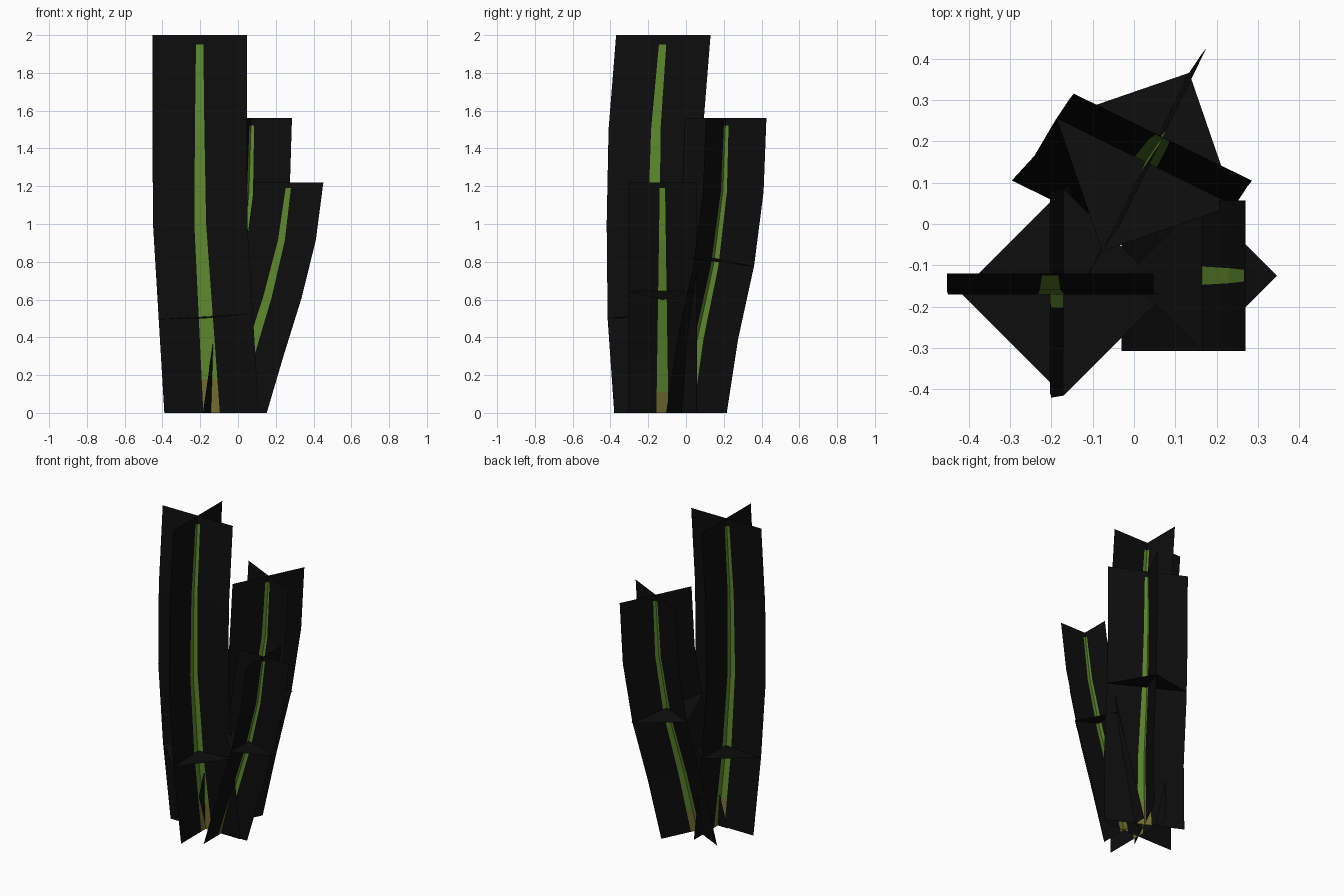
import bpy, bmesh, math
from mathutils import Vector

if "Cube" in bpy.data.objects:
    bpy.data.objects.remove(bpy.data.objects["Cube"])


def make_material(name, rgb):
    m = bpy.data.materials.new(name)
    m.diffuse_color = (*rgb, 1)
    m.use_nodes = True
    m.node_tree.nodes["Principled BSDF"].inputs["Base Color"].default_value = m.diffuse_color
    return m


MATS = [make_material("near_black", (0.004, 0.004, 0.004)),
        make_material("stem_green", (0.114, 0.255, 0.027)),
        make_material("base_olive", (0.178, 0.165, 0.030))]


def finish(bm, name):
    me = bpy.data.meshes.new(name)
    bm.to_mesh(me)
    bm.free()
    for m in MATS:
        me.materials.append(m)
    ob = bpy.data.objects.new(name, me)
    bpy.context.collection.objects.link(ob)
    return ob


def axis_point(path, height, t):
    """Point on the bent stalk axis at fraction t of its height."""
    s = min(max(t, 0), 1) * (len(path) - 1)
    i = min(int(s), len(path) - 2)
    a, b = Vector(path[i]), Vector(path[i + 1])
    p = a.lerp(b, s - i)
    return Vector((p.x, p.y, t * height))


def stalk(name, path, height, half, angle, ring_t):
    # two crossed cards, each with a tapering green stem strip cut down the middle
    levels = [0, 0.09, 0.25, 0.5, 0.75, 0.975, 1]
    bm = bmesh.new()
    for k in range(2):
        a = angle + k * math.pi / 2
        d = Vector((math.cos(a), math.sin(a), 0))
        rows = []
        for t in levels:
            c = axis_point(path, height, t)
            w = half * (0.175 - 0.10 * t)
            rows.append([bm.verts.new(c + d * u) for u in (-half, -w, w, half)])
        for i in range(len(levels) - 1):
            for j in range(3):
                f = bm.faces.new((rows[i][j], rows[i][j + 1],
                                  rows[i + 1][j + 1], rows[i + 1][j]))
                if j == 1 and levels[i + 1] < 1:
                    f.material_index = 2 if i == 0 else 1
    finish(bm, name + "_cards")

    # flat square leaf tier, square to the stalk axis
    bm = bmesh.new()
    c = axis_point(path, height, ring_t)
    slope = axis_point(path, height, ring_t + 0.1) - axis_point(path, height, ring_t - 0.1)
    slope /= slope.z
    corners = []
    for k in range(4):
        a = angle + k * math.pi / 2
        o = Vector((math.cos(a), math.sin(a), 0)) * half
        o.z = -(o.x * slope.x + o.y * slope.y)
        corners.append(bm.verts.new(c + o))
    bm.faces.new(corners)
    finish(bm, name + "_leaf_tier")


stalk("tall_stalk",
      [(-0.14, -0.13), (-0.17, -0.165), (-0.20, -0.17), (-0.203, -0.16), (-0.203, -0.12)],
      2.0, 0.25, 0, 0.255)
stalk("short_stalk",
      [(-0.03, -0.125), (0.06, -0.125), (0.155, -0.125), (0.23, -0.125), (0.27, -0.125)],
      1.22, 0.182, 0, 0.53)
stalk("back_stalk",
      [(-0.08, 0.0), (-0.025, 0.06), (0.025, 0.145), (0.058, 0.195), (0.07, 0.21)],
      1.56, 0.24, math.radians(-26), 0.525)
